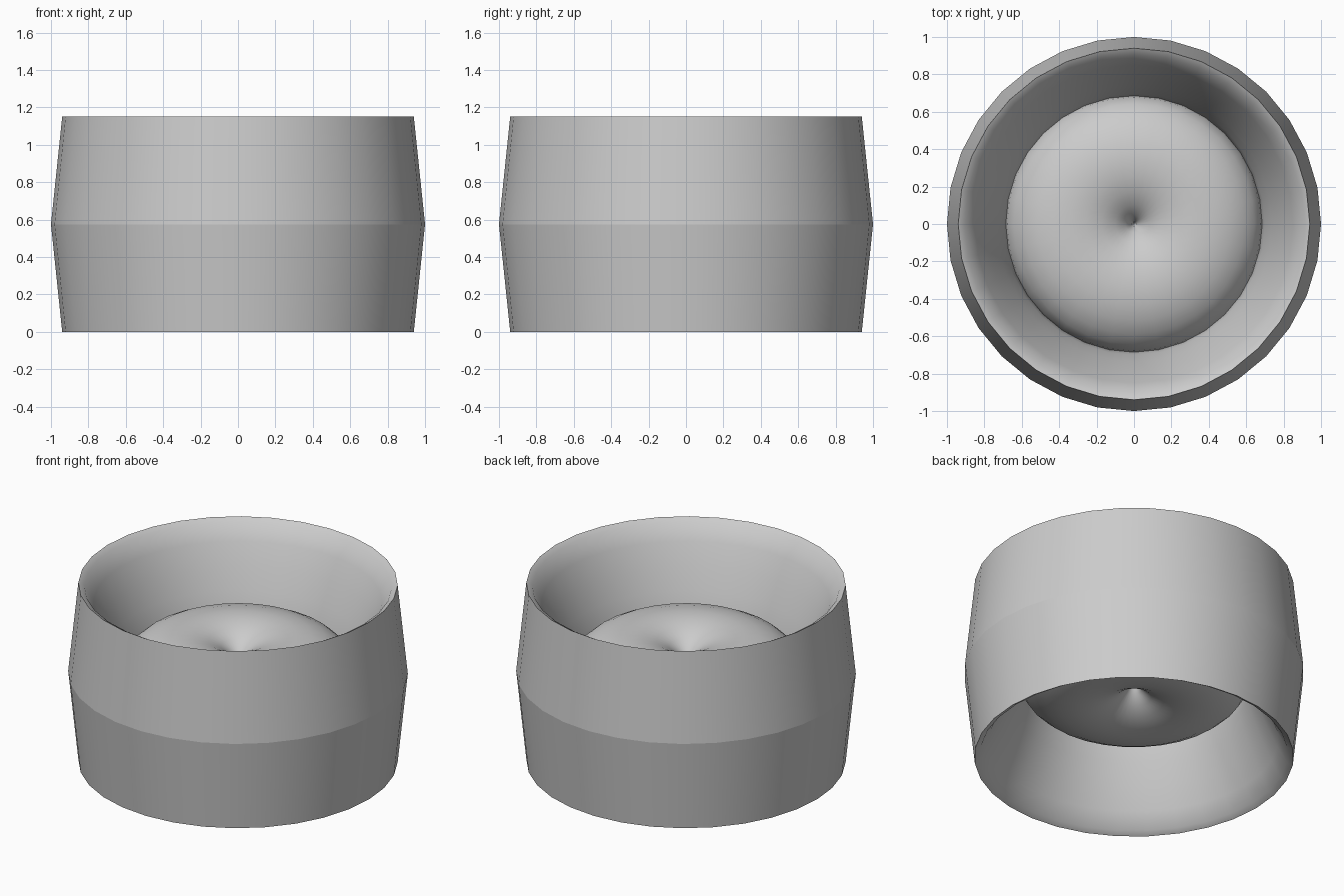
import bpy, bmesh, math

SEGMENTS = 32
HEIGHT = 1.15
MID = HEIGHT / 2

cube = bpy.data.objects.get("Cube")
if cube:
    bpy.data.objects.remove(cube, do_unlink=True)

# Single plain grey material
grey = bpy.data.materials.new("light grey")
grey.use_nodes = True
colour = (0.6, 0.6, 0.6, 1.0)
grey.diffuse_color = colour
grey.node_tree.nodes["Principled BSDF"].inputs["Base Color"].default_value = colour


def lathe(name, profile, is_sharp=None):
    """Spin an (r, z) profile about the z axis into a smooth object."""
    bm = bmesh.new()
    verts = [bm.verts.new((r, 0, z)) for r, z in profile]
    edges = [bm.edges.new(pair) for pair in zip(verts, verts[1:])]
    bmesh.ops.spin(bm, geom=verts + edges, cent=(0, 0, 0), axis=(0, 0, 1),
                   angle=math.tau, steps=SEGMENTS, use_duplicate=False)
    bmesh.ops.remove_doubles(bm, verts=bm.verts, dist=1e-4)
    bmesh.ops.recalc_face_normals(bm, faces=bm.faces)
    mesh = bpy.data.meshes.new(name)
    bm.to_mesh(mesh)
    bm.free()
    mesh.materials.append(grey)
    obj = bpy.data.objects.new(name, mesh)
    bpy.context.collection.objects.link(obj)
    bpy.ops.object.select_all(action='DESELECT')
    obj.select_set(True)
    bpy.context.view_layer.objects.active = obj
    bpy.ops.object.shade_smooth_by_angle(angle=math.radians(45))
    if is_sharp:
        for edge in mesh.edges:
            if all(is_sharp(mesh.vertices[i].co) for i in edge.vertices):
                edge.use_edge_sharp = True
    return obj


# Barrel: two tapered outer halves and a flared bore, mirrored about the middle
bore = [(0.905, 1.13), (0.85, 1.03), (0.79, 0.90), (0.735, 0.76), (0.70, 0.66)]
lower_bore = [(r, HEIGHT - z) for r, z in reversed(bore)]
barrel = ([(1.0, MID), (0.94, HEIGHT)] + bore + [(0.68, MID)]
          + lower_bore + [(0.94, 0.0), (1.0, MID)])
lathe("outer_barrel", barrel,
      lambda co: abs(co.z - MID) < 1e-3 and co.xy.length > 0.9)

# Core: squashed ring whose inner side pinches to a point on the axis
RADIUS, RISE, STEPS = 0.345, 0.24, 24
core = [(RADIUS - RADIUS * math.cos(math.pi * 2 * i / STEPS),
         MID + RISE * math.sin(math.pi * 2 * i / STEPS)) for i in range(STEPS + 1)]
lathe("centre_ring", core)
